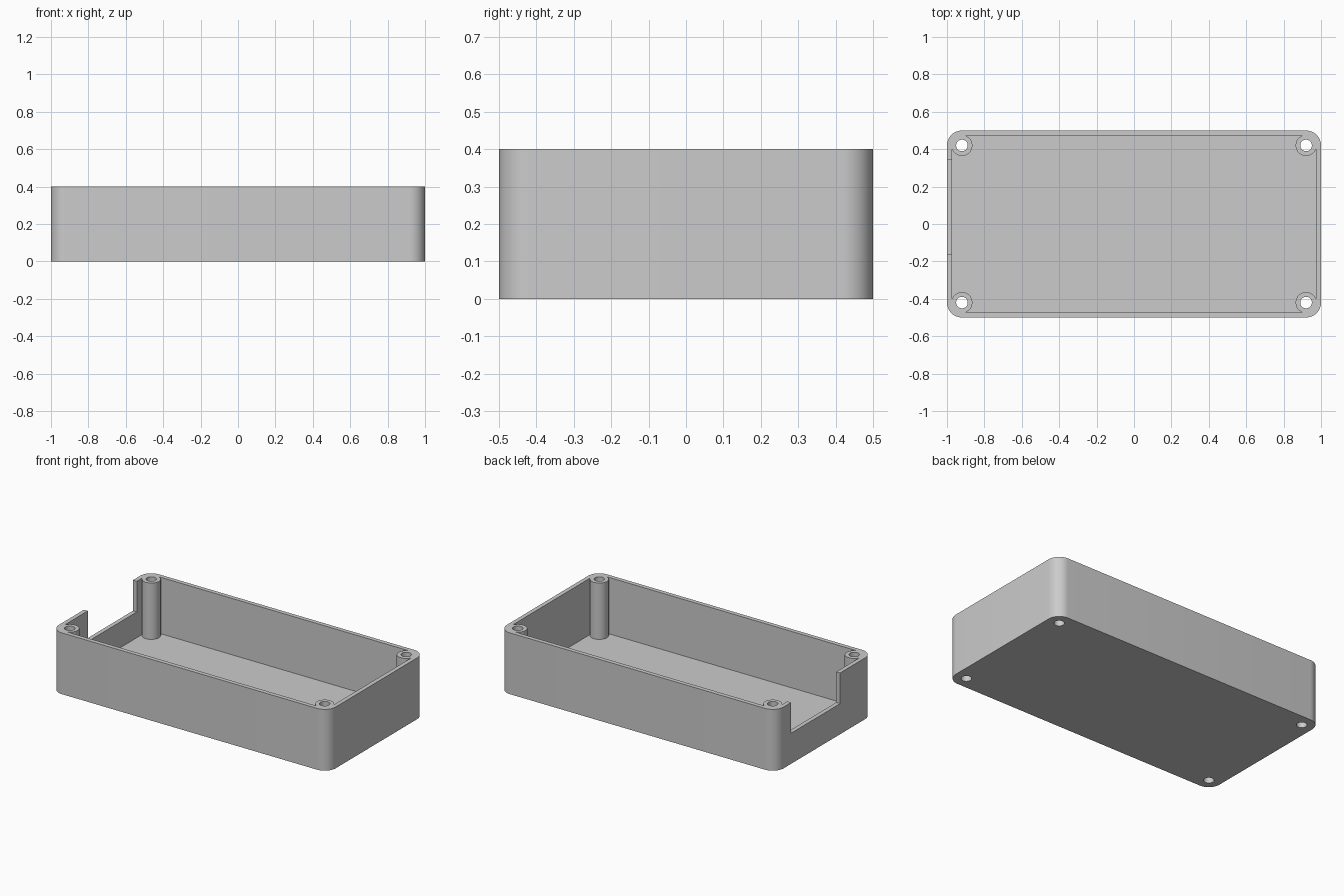
import bpy
import bmesh
import math

cube = bpy.data.objects.get("Cube")
if cube:
    bpy.data.objects.remove(cube, do_unlink=True)

HALF_X, HALF_Y, HEIGHT = 1.0, 0.5, 0.4
CORNER, WALL, FLOOR = 0.08, 0.028, 0.032
BOSS_R, HOLE_R = 0.056, 0.031
POST_X, POST_Y = HALF_X - CORNER, HALF_Y - CORNER

grey = bpy.data.materials.new("plain grey plastic")
grey.use_nodes = True
colour = (0.6, 0.6, 0.6, 1)
grey.diffuse_color = colour
grey.node_tree.nodes["Principled BSDF"].inputs["Base Color"].default_value = colour


def prism(name, outline, z0, z1):
    """Extrude a flat outline from z0 up to z1."""
    bm = bmesh.new()
    base = bm.faces.new([bm.verts.new((x, y, z0)) for x, y in outline])
    top = bmesh.ops.extrude_face_region(bm, geom=[base])["geom"]
    verts = [v for v in top if isinstance(v, bmesh.types.BMVert)]
    bmesh.ops.translate(bm, vec=(0, 0, z1 - z0), verts=verts)
    bmesh.ops.recalc_face_normals(bm, faces=bm.faces)
    mesh = bpy.data.meshes.new(name)
    bm.to_mesh(mesh)
    bm.free()
    mesh.materials.append(grey)
    obj = bpy.data.objects.new(name, mesh)
    bpy.context.collection.objects.link(obj)
    return obj


def arc(cx, cy, r, start, sweep, steps):
    angles = [math.radians(start + sweep * i / steps) for i in range(steps + 1)]
    return [(cx + r * math.cos(a), cy + r * math.sin(a)) for a in angles]


def rounded(r):
    """Rounded rectangle whose corners are centred on the screw posts."""
    signs = [(1, 1), (-1, 1), (-1, -1), (1, -1)]
    return [p for i, (sx, sy) in enumerate(signs)
            for p in arc(sx * POST_X, sy * POST_Y, r, 90 * i, 90, 12)]


def cut(target, cutter):
    """Subtract the cutter, then discard it."""
    cutter.hide_render = True
    mod = target.modifiers.new("cut", "BOOLEAN")
    mod.operation = "DIFFERENCE"
    mod.solver = "EXACT"
    mod.object = cutter
    bpy.ops.object.select_all(action="DESELECT")
    bpy.context.view_layer.objects.active = target
    target.select_set(True)
    bpy.ops.object.modifier_apply(modifier=mod.name)
    bpy.data.objects.remove(cutter, do_unlink=True)


# Outer tray and the inner cavity
tray = prism("enclosure_tray", rounded(CORNER), 0, HEIGHT)
cavity = prism("cavity_cutter", rounded(CORNER - WALL), FLOOR, HEIGHT + 0.1)

# Corner screw posts stay solid inside the cavity
posts = [(sx * POST_X, sy * POST_Y) for sx in (-1, 1) for sy in (-1, 1)]
for x, y in posts:
    cut(cavity, prism("post_cutter", arc(x, y, BOSS_R, 0, 360, 48)[:-1], -0.1, HEIGHT + 0.2))
cut(tray, cavity)

# Screw holes right through the posts
for x, y in posts:
    cut(tray, prism("hole_cutter", arc(x, y, HOLE_R, 0, 360, 32)[:-1], -0.1, HEIGHT + 0.1))

# Open slot in the end wall
slot = [(-1.1, -0.16), (-0.95, -0.16), (-0.95, 0.345), (-1.1, 0.345)]
cut(tray, prism("slot_cutter", slot, 0.2, HEIGHT + 0.1))

bpy.ops.object.shade_smooth_by_angle(angle=math.radians(30))
